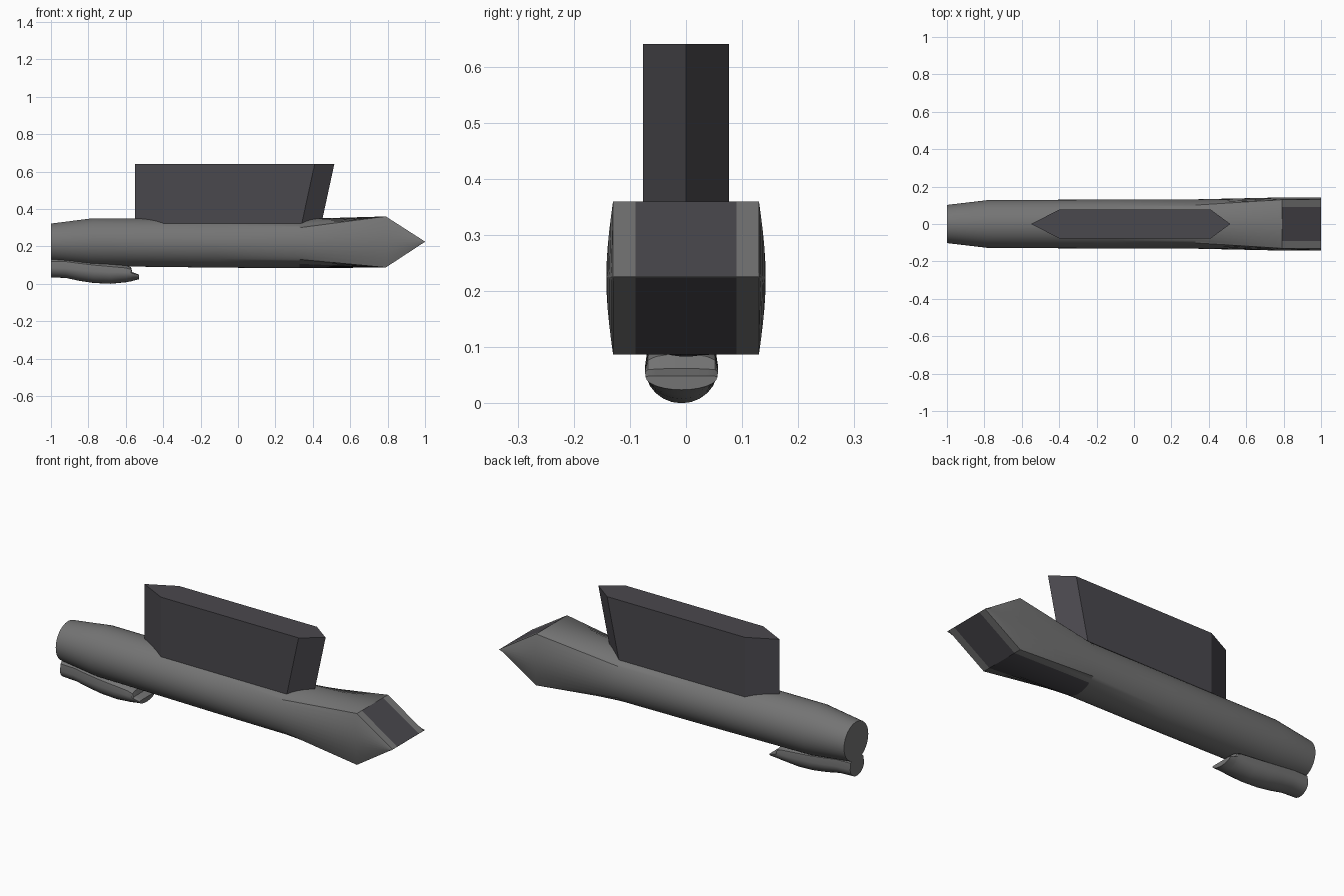
import bpy, bmesh, math

if "Cube" in bpy.data.objects:
    bpy.data.objects.remove(bpy.data.objects["Cube"])


def material(name, rgb):
    m = bpy.data.materials.new(name)
    m.diffuse_color = (*rgb, 1)
    m.use_nodes = True
    m.node_tree.nodes["Principled BSDF"].inputs["Base Color"].default_value = m.diffuse_color
    return m


GREY = material("mid grey", (0.175, 0.175, 0.175))
DARK = material("dark charcoal", (0.068, 0.065, 0.075))


def loft(name, rings, mats, rule=None, smooth=True):
    """Skin a list of equal-length rings, cap both ends."""
    bm = bmesh.new()
    vs = [[bm.verts.new(p) for p in r] for r in rings]
    n = len(rings[0])
    for s in range(len(rings) - 1):
        for i in range(n):
            j = (i + 1) % n
            f = bm.faces.new((vs[s][i], vs[s][j], vs[s + 1][j], vs[s + 1][i]))
            if rule:
                f.material_index = rule(s, i)
    bm.faces.new(vs[0][::-1])
    bm.faces.new(vs[-1])
    bmesh.ops.recalc_face_normals(bm, faces=bm.faces)
    me = bpy.data.meshes.new(name)
    bm.to_mesh(me)
    bm.free()
    for m in mats:
        me.materials.append(m)
    ob = bpy.data.objects.new(name, me)
    bpy.context.collection.objects.link(ob)
    if smooth:
        bpy.context.view_layer.objects.active = ob
        ob.select_set(True)
        bpy.ops.object.shade_smooth_by_angle(angle=math.radians(25))
        ob.select_set(False)
    return ob


# ---- fuselage: round tube blending into a boxy chisel nose
FLAT, SIDE, CORNER = 13, 10, 40      # segments on top/bottom, on sides, corner angle


def angles():
    top = [CORNER + (180 - 2 * CORNER) * k / FLAT for k in range(FLAT)]
    left = [180 - CORNER + 2 * CORNER * k / SIDE for k in range(SIDE)]
    return top + left + [a + 180 for a in top] + [a + 180 for a in left]


def round_ring(x, zc, r):
    return [(x, r * math.cos(math.radians(a)), zc + r * math.sin(math.radians(a)))
            for a in angles()]


def box_ring(x, z0, z1):
    pts = []
    top = [0.13 * (1 - 2 * k / FLAT) for k in range(FLAT)]
    side = [k / SIDE for k in range(SIDE)]
    pts += [(x, y, z1) for y in top]
    pts += [(x, -0.13 - 0.012 * math.sin(math.pi * t), z1 + (z0 - z1) * t) for t in side]
    pts += [(x, -y, z0) for y in top]
    pts += [(x, 0.13 + 0.012 * math.sin(math.pi * t), z0 + (z1 - z0) * t) for t in side]
    return pts


def nose_paint(s, i):
    upper = 2 <= i < FLAT - 2
    lower = 2 <= i - FLAT - SIDE < FLAT - 2
    return int((s == 4 and (upper or lower)) or (s == 3 and lower))


loft("fuselage", [round_ring(-1.0, 0.22, 0.102),
                  round_ring(-0.78, 0.222, 0.128),
                  round_ring(-0.1, 0.217, 0.131),
                  round_ring(0.33, 0.215, 0.132),
                  box_ring(0.79, 0.087, 0.36),
                  box_ring(1.0, 0.2245, 0.2255)], [GREY, DARK], nose_paint)


# ---- dorsal fin: elongated hexagon with raked leading edge
def fin_ring(z):
    d = 0.217 * (z - 0.64)
    right = [(-0.40, -0.077), (0.41 + d, -0.077)]
    return [(-0.55, 0, z), *[(x, y, z) for x, y in right], (0.515 + d, 0, z),
            *[(x, -y, z) for x, y in reversed(right)]]


loft("dorsal_fin", [fin_ring(0.26), fin_ring(0.64)], [DARK], smooth=False)


# ---- belly scoop: rounded trough under the tail
def scoop_ring(x, bottom, top, shoulder, w):
    pts = []
    for k in range(13):              # rounded underside
        a = math.pi * (1 + k / 12)
        pts.append((x, -0.008 + w * math.cos(a), shoulder + (shoulder - bottom) * math.sin(a)))
    for k in range(1, 8):            # upper side
        a = math.pi * k / 8
        pts.append((x, -0.008 + w * math.cos(a), shoulder + (top - shoulder) * math.sin(a) ** 0.5))
    return pts


loft("belly_scoop", [scoop_ring(-1.0, 0.034, 0.14, 0.085, 0.058),
                     scoop_ring(-0.92, 0.031, 0.14, 0.083, 0.06),
                     scoop_ring(-0.85, 0.016, 0.13, 0.075, 0.063),
                     scoop_ring(-0.77, 0.004, 0.12, 0.067, 0.065),
                     scoop_ring(-0.68, 0.0, 0.11, 0.062, 0.065),
                     scoop_ring(-0.60, 0.008, 0.10, 0.06, 0.065),
                     scoop_ring(-0.572, 0.013, 0.088, 0.058, 0.065),
                     scoop_ring(-0.565, 0.015, 0.062, 0.056, 0.065),
                     scoop_ring(-0.53, 0.024, 0.049, 0.047, 0.064)], [GREY])
